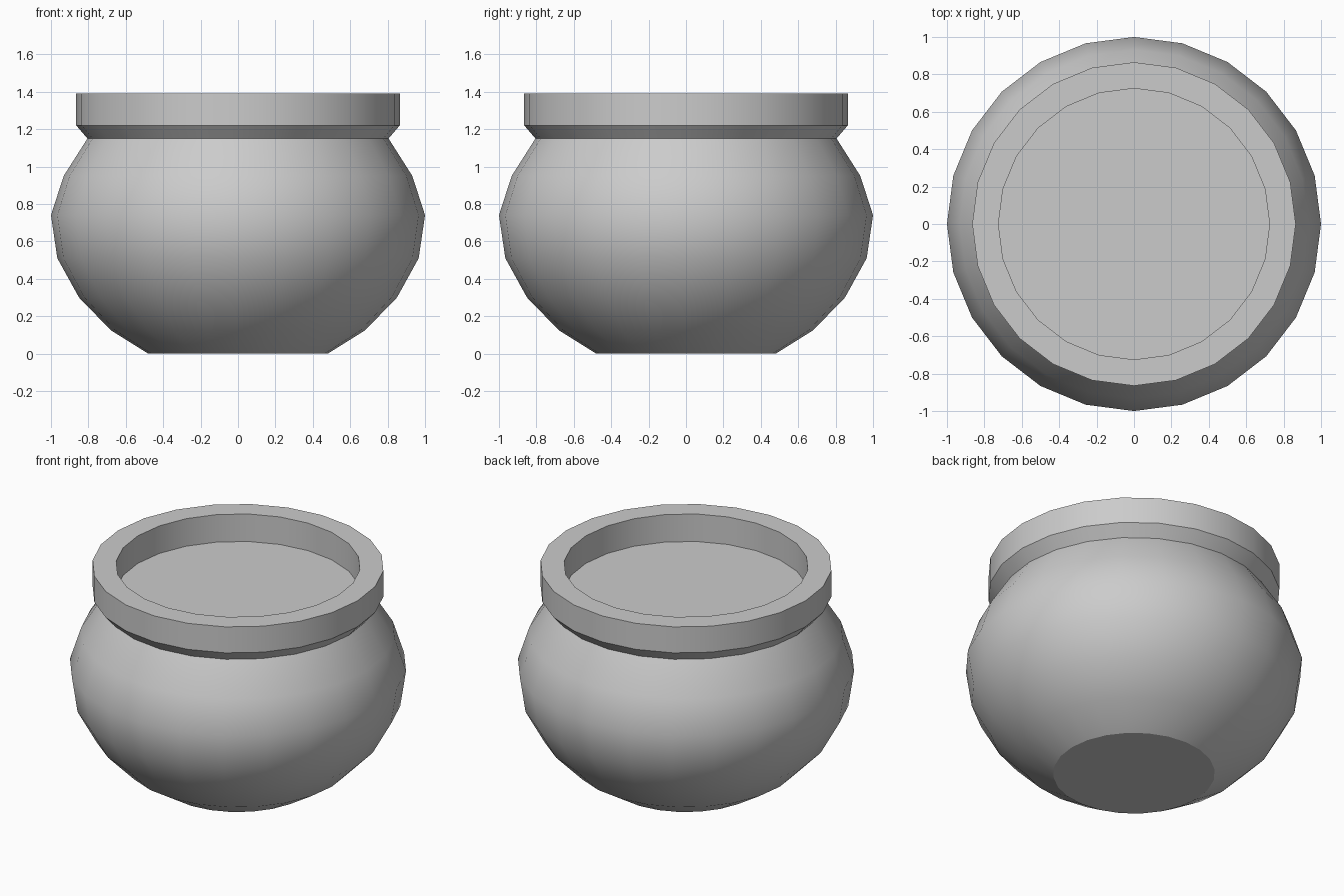
import bpy
import bmesh
from math import cos, sin, tau, radians

SIDES = 24

cube = bpy.data.objects.get("Cube")
if cube:
    bpy.data.objects.remove(cube, do_unlink=True)

grey = bpy.data.materials.new("stone grey")
grey.use_nodes = True
colour = (0.6, 0.6, 0.6, 1)
grey.diffuse_color = colour
grey.node_tree.nodes["Principled BSDF"].inputs["Base Color"].default_value = colour


def lathe(name, profile, cap_start=False):
    """Turn a (radius, height) profile around z, optionally closing its first ring."""
    bm = bmesh.new()
    rings = [[bm.verts.new((r * cos(tau * i / SIDES), r * sin(tau * i / SIDES), z))
              for i in range(SIDES)] for r, z in profile]
    for low, high in zip(rings, rings[1:]):
        for i in range(SIDES):
            j = (i + 1) % SIDES
            bm.faces.new((low[i], low[j], high[j], high[i]))
    if cap_start:
        bm.faces.new(rings[0][::-1])
    mesh = bpy.data.meshes.new(name)
    bm.to_mesh(mesh)
    bm.free()
    mesh.materials.append(grey)
    obj = bpy.data.objects.new(name, mesh)
    bpy.context.collection.objects.link(obj)
    bpy.ops.object.select_all(action="DESELECT")
    obj.select_set(True)
    bpy.context.view_layer.objects.active = obj
    bpy.ops.object.shade_smooth_by_angle(angle=radians(30))
    return obj


# Rounded bowl with a flat base
lathe("pot_body", [(0.48, 0), (0.68, 0.125), (0.85, 0.3), (0.966, 0.51),
                   (1, 0.74), (0.932, 0.95), (0.805, 1.15)], cap_start=True)

# Flared collar with a thick lip, running down inside to the fill level
lathe("rim", [(0.805, 1.15), (0.865, 1.22), (0.865, 1.39), (0.725, 1.39), (0.725, 1.21)])

# Flat surface filling the mouth
bpy.ops.mesh.primitive_circle_add(vertices=SIDES, radius=0.725, fill_type="NGON",
                                  location=(0, 0, 1.21))
fill = bpy.context.object
fill.name = "pot_filling"
fill.data.materials.append(grey)
